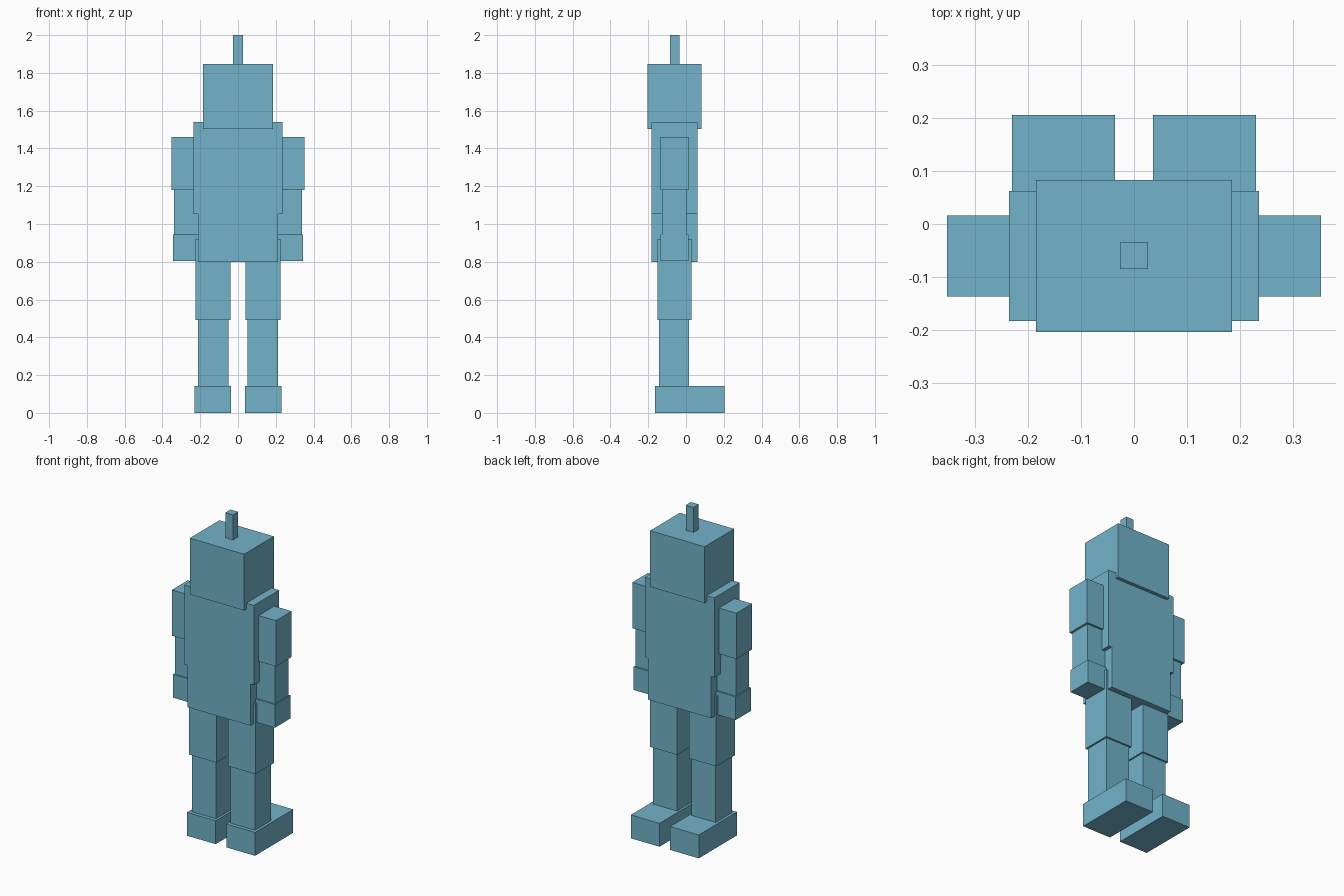
import bpy
import bmesh

if "Cube" in bpy.data.objects:
    bpy.data.objects.remove(bpy.data.objects["Cube"])

blue = bpy.data.materials.new("light_blue")
blue.diffuse_color = (0.168, 0.452, 0.59, 1)
blue.use_nodes = True
blue.node_tree.nodes["Principled BSDF"].inputs["Base Color"].default_value = blue.diffuse_color


def box(name, x, y, z):
    """Box spanning the (min, max) ranges on each axis."""
    bm = bmesh.new()
    bmesh.ops.create_cube(bm, size=1)
    for v in bm.verts:
        v.co = [(r[0] + r[1]) / 2 + c * (r[1] - r[0]) for c, r in zip(v.co, (x, y, z))]
    mesh = bpy.data.meshes.new(name)
    bm.to_mesh(mesh)
    bm.free()
    mesh.materials.append(blue)
    obj = bpy.data.objects.new(name, mesh)
    bpy.context.collection.objects.link(obj)


def pair(name, x, y, z):
    """Matching boxes on both sides of the body."""
    box("right_" + name, x, y, z)
    box("left_" + name, (-x[1], -x[0]), y, z)


# Head and antenna
box("antenna", (-0.026, 0.026), (-0.085, -0.035), (1.84, 2.0))
box("head", (-0.184, 0.184), (-0.203, 0.083), (1.503, 1.847))

# Body: wide chest over a narrower waist
box("chest", (-0.235, 0.235), (-0.183, 0.062), (1.053, 1.54))
box("waist", (-0.213, 0.213), (-0.183, 0.062), (0.798, 1.053))

# Arms
pair("upper_arm", (0.22, 0.352), (-0.136, 0.016), (1.18, 1.46))
pair("forearm", (0.205, 0.339), (-0.127, 0.003), (0.945, 1.18))
pair("hand", (0.205, 0.345), (-0.136, 0.013), (0.803, 0.945))

# Legs, with feet reaching backwards
pair("thigh", (0.04, 0.224), (-0.152, 0.028), (0.493, 0.921))
pair("shin", (0.05, 0.213), (-0.142, 0.017), (0.14, 0.493))
pair("foot", (0.036, 0.23), (-0.164, 0.205), (0.0, 0.143))
